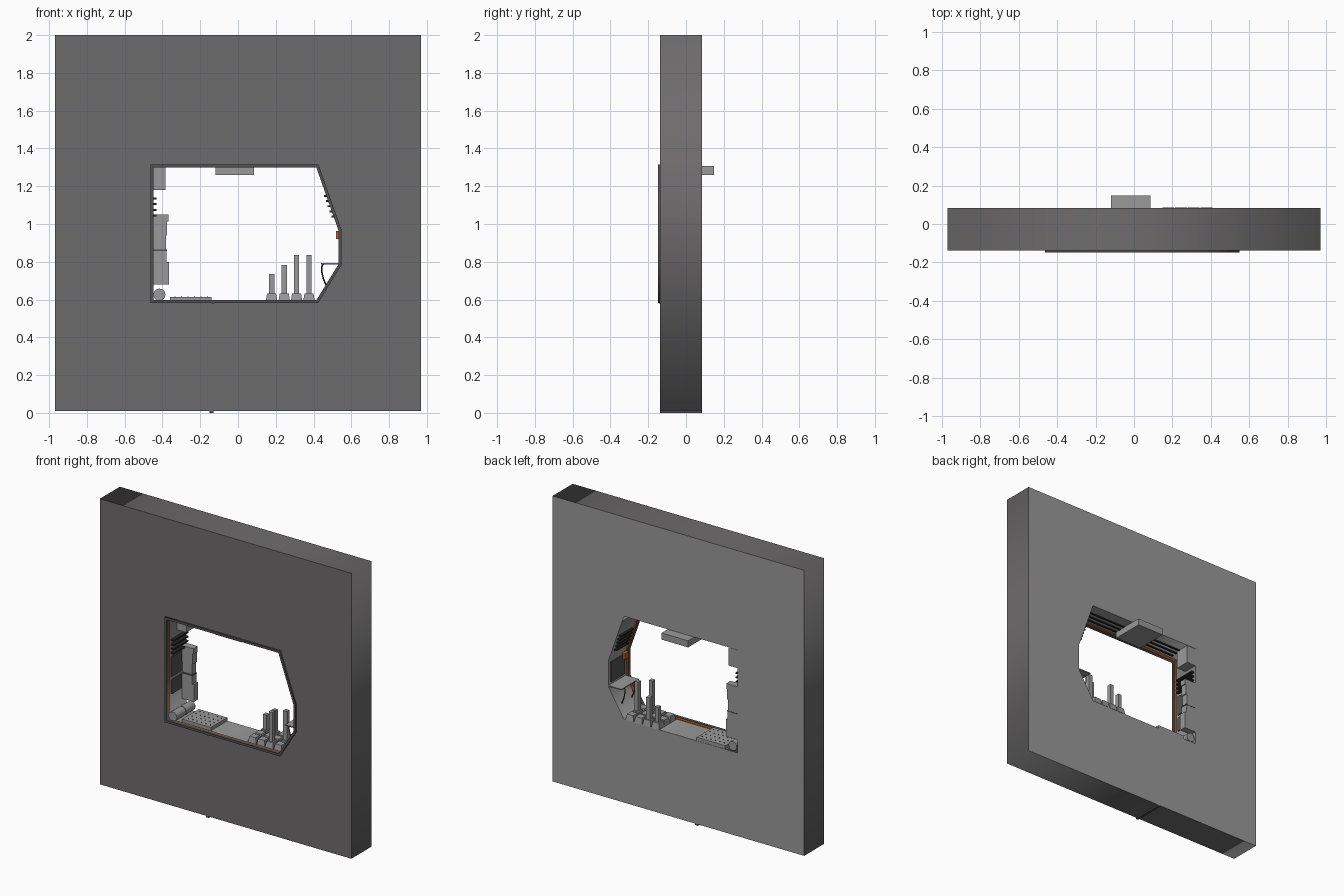
import bpy, bmesh, math
from mathutils import Vector, Matrix

if "Cube" in bpy.data.objects:
    bpy.data.objects.remove(bpy.data.objects["Cube"])

def mat(name, c):
    m = bpy.data.materials.new(name)
    m.diffuse_color = (*c, 1)
    m.use_nodes = True
    m.node_tree.nodes["Principled BSDF"].inputs["Base Color"].default_value = m.diffuse_color
    return m

DARK = mat("dark wall grey", (0.155, 0.149, 0.149))
LIGHT = mat("light grey", (0.32, 0.32, 0.32))
FRAME = mat("frame charcoal", (0.085, 0.083, 0.083))
BLACK = mat("black", (0.02, 0.02, 0.02))
ORANGE = mat("orange", (0.55, 0.12, 0.035))

YF, YB = -0.137, 0.084          # wall front and back
HOLE = [(-0.455, 0.59), (0.42, 0.59), (0.54, 0.785), (0.54, 0.967), (0.42, 1.308), (-0.455, 1.308)]

def finish(name, bm, m):
    bmesh.ops.recalc_face_normals(bm, faces=bm.faces)
    me = bpy.data.meshes.new(name)
    bm.to_mesh(me)
    bm.free()
    me.materials.append(m)
    ob = bpy.data.objects.new(name, me)
    bpy.context.collection.objects.link(ob)
    return ob

def boxes(name, m, *spans):
    """One object made of boxes given as (x0, x1, y0, y1, z0, z1)."""
    bm = bmesh.new()
    for x0, x1, y0, y1, z0, z1 in spans:
        M = Matrix.Translation(((x0+x1)/2, (y0+y1)/2, (z0+z1)/2)) @ Matrix.Diagonal((x1-x0, y1-y0, z1-z0, 1))
        bmesh.ops.create_cube(bm, size=1, matrix=M)
    return finish(name, bm, m)

def offset(poly, d):
    """Mitred outward offset of a counter-clockwise outline."""
    out = []
    for i, p in enumerate(poly):
        a, b, c = Vector(poly[i-1]), Vector(p), Vector(poly[(i+1) % len(poly)])
        u, v = (b-a).normalized(), (c-b).normalized()
        n, k = Vector((u.y, -u.x)), Vector((v.y, -v.x))
        out.append(tuple(b + (n+k) * (d / (1 + n.dot(k)))))
    return out

def ring(name, outer, inner, y0, y1, m):
    """Extruded outline with a hole."""
    cu = bpy.data.curves.new(name, 'CURVE')
    cu.dimensions, cu.fill_mode, cu.extrude = '2D', 'BOTH', (y1-y0)/2
    for poly in (outer, inner):
        sp = cu.splines.new('POLY')
        sp.points.add(len(poly)-1)
        for pt, (x, z) in zip(sp.points, poly):
            pt.co = (x, z, 0, 1)
        sp.use_cyclic_u = True
    tmp = bpy.data.objects.new(name, cu)
    bpy.context.collection.objects.link(tmp)
    bpy.context.view_layer.update()
    me = bpy.data.meshes.new_from_object(tmp.evaluated_get(bpy.context.evaluated_depsgraph_get()))
    bm = bmesh.new()
    bm.from_mesh(me)
    bpy.data.objects.remove(tmp)
    bmesh.ops.remove_doubles(bm, verts=bm.verts, dist=1e-5)
    bmesh.ops.transform(bm, matrix=Matrix.Translation((0, (y0+y1)/2, 0)) @ Matrix.Rotation(math.pi/2, 4, 'X'), verts=bm.verts)
    for f in bm.faces:
        f.material_index = 0
    return finish(name, bm, m)

# Wall slab: light grey on the back and inside the opening
wall = ring("wall", [(-0.97, 0.01), (0.97, 0.01), (0.97, 2), (-0.97, 2)], HOLE, YF, YB, DARK)
wall.data.materials.append(LIGHT)
for f in wall.data.polygons:
    inside = abs(f.center.x) < 0.6 and 0.5 < f.center.z < 1.4 and abs(f.normal.y) < 0.5
    f.material_index = 1 if inside or f.normal.y > 0.5 else 0

# Raised front frame and the orange band just behind it
ring("opening_frame", offset(HOLE, 0.008), offset(HOLE, -0.008), -0.147, -0.125, FRAME)
ring("orange_band", offset(HOLE, 0.001), offset(HOLE, -0.005), -0.125, -0.108, ORANGE)

# Cable strip under the wall and its upper end under the frame
boxes("cable_strip", FRAME, (-0.15, -0.13, YF, YB, 0, 0.011), (-0.14, -0.125, -0.146, YF, 0.578, 0.592))

# Ceiling unit and thin rails
boxes("ceiling_unit", LIGHT, (-0.12, 0.085, -0.08, 0.148, 1.26, 1.306))
boxes("ceiling_rails", BLACK, *[(-0.40, 0.40, y, y+0.012, 1.302, 1.309) for y in (-0.085, -0.045, -0.005)])

# Left wall: upper cabinet, stepped stack, panels and dark bars
boxes("upper_cabinet", LIGHT, (-0.455, -0.385, -0.02, YB-0.002, 1.18, 1.306))
boxes("equipment_stack", LIGHT,
      (-0.455, -0.365, 0.035, YB-0.002, 0.68, 0.80), (-0.455, -0.378, 0.035, YB-0.002, 0.80, 0.86),
      (-0.455, -0.382, 0.04, YB-0.002, 0.86, 0.94), (-0.455, -0.375, 0.035, YB-0.002, 0.94, 1.012),
      (-0.455, -0.368, 0.035, YB-0.002, 1.012, 1.05))
boxes("stack_seams", FRAME, (-0.455, -0.376, 0.033, YB-0.001, 0.857, 0.864))
boxes("left_wall_panels", FRAME, (-0.456, -0.448, -0.09, 0.02, 0.76, 0.86), (-0.456, -0.448, -0.09, 0.02, 0.88, 1.02))
boxes("left_wall_bars", BLACK, *[(-0.455, -0.432, -0.09, 0.07, z, z+0.01) for z in (1.04, 1.07, 1.10, 1.13)])

# Two tanks lying along the left corner
bm = bmesh.new()
for y in (-0.075, 0.03):
    bmesh.ops.create_cone(bm, cap_ends=True, segments=16, radius1=0.032, radius2=0.032, depth=0.1,
                          matrix=Matrix.Translation((-0.416, y, 0.626)) @ Matrix.Rotation(math.pi/2, 4, 'X'))
finish("floor_tanks", bm, LIGHT)

# Studded floor plate
boxes("floor_plate", LIGHT, (-0.36, -0.14, -0.10, YB-0.002, 0.589, 0.614))
boxes("plate_studs", BLACK, *[(-0.335+i*0.034, -0.330+i*0.034, -0.075+j*0.042, -0.070+j*0.042, 0.61, 0.617)
                              for i in range(6) for j in range(4)])

# Grid of tapered sockets with four posts standing in them
XS, YS = (0.178, 0.245, 0.31, 0.376), (-0.07, -0.005, 0.055)
bm = bmesh.new()
for x in XS:
    for y in YS:
        bmesh.ops.create_cone(bm, cap_ends=True, segments=4, radius1=0.031*2**0.5, radius2=0.024*2**0.5, depth=0.042,
                              matrix=Matrix.Translation((x, y, 0.61)) @ Matrix.Rotation(math.pi/4, 4, 'Z'))
finish("sockets", bm, LIGHT)
boxes("posts", LIGHT, *[(x-0.014, x+0.014, y-0.014, y+0.014, 0.62, top)
                        for x, y, top in zip(XS, (YS[2], YS[2], YS[0], YS[1]), (0.735, 0.783, 0.836, 0.836))])

# Right wall: shelf with curved brackets, dark panel, orange box
boxes("shelf", LIGHT, (0.44, 0.54, -0.108, YB-0.002, 0.786, 0.793))
boxes("right_panel", FRAME, (0.534, 0.541, -0.09, 0.06, 0.81, 0.95))
boxes("orange_box", ORANGE, (0.52, 0.541, -0.11, -0.07, 0.92, 0.962))
cu = bpy.data.curves.new("shelf_brackets", 'CURVE')
cu.dimensions, cu.bevel_depth, cu.bevel_resolution = '3D', 0.004, 0
for y in (-0.07, 0.04):
    sp = cu.splines.new('POLY')
    pts = [(0.452, 0.787), (0.443, 0.775), (0.444, 0.745), (0.452, 0.71), (0.468, 0.672)]
    sp.points.add(len(pts)-1)
    for p, (x, z) in zip(sp.points, pts):
        p.co = (x, y, z, 1)
cu.materials.append(BLACK)
bpy.context.collection.objects.link(bpy.data.objects.new("shelf_brackets", cu))

# Dark bars on the slanted right wall
bars = []
for i in range(5):
    z = 1.035 + i*0.027
    x = 0.54 - (z-0.967)*0.12/0.341
    bars.append((x-0.022, x-0.003, -0.08, 0.06, z, z+0.01))
boxes("slanted_wall_bars", BLACK, *bars)
